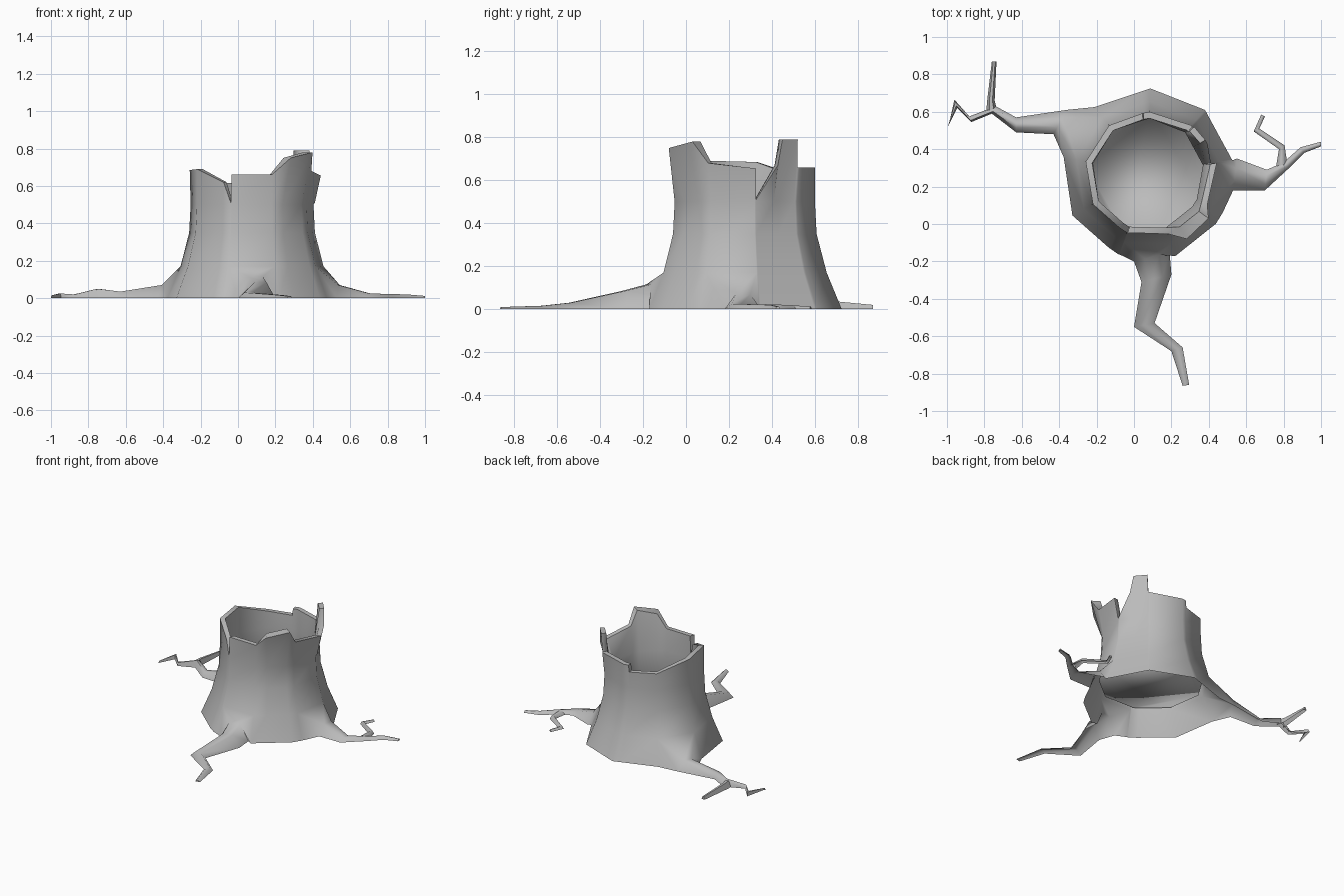
import bpy, bmesh
from math import radians, cos, sin
from mathutils import Vector

old = bpy.data.objects.get("Cube")
if old:
    bpy.data.objects.remove(old, do_unlink=True)

# Single bark colour
bark = bpy.data.materials.new("grey_bark")
bark.use_nodes = True
bark.diffuse_color = (0.5, 0.5, 0.5, 1)
shader = bark.node_tree.nodes["Principled BSDF"]
shader.inputs["Base Color"].default_value = bark.diffuse_color
shader.inputs["Roughness"].default_value = 0.8


def finish(name, bm, soft_faces=()):
    """Smooth shading with sharp edges above 70 degrees, except around soft faces."""
    bm.normal_update()
    soft = {edge for face in soft_faces for edge in face.edges}
    for face in bm.faces:
        face.smooth = True
    for edge in bm.edges:
        edge.smooth = edge in soft or edge.calc_face_angle(0) < radians(70)
    mesh = bpy.data.meshes.new(name)
    bm.to_mesh(mesh)
    bm.free()
    mesh.materials.append(bark)
    bpy.context.collection.objects.link(bpy.data.objects.new(name, mesh))


# Roots are open arches: each section gives one edge, the other edge and the ridge height
def arch(bm, ax, ay, bx, by, h):
    a, b, up = Vector((ax, ay, 0)), Vector((bx, by, 0)), Vector((0, 0, h))
    corners = (a, a.lerp(b, .3) + up, a.lerp(b, .7) + up, b)
    return [bm.verts.new(p) for p in corners]


def grow(bm, near, sections):
    """Extend a root from an arch of four vertices and close its tip."""
    for section in sections:
        far = arch(bm, *section)
        for i in range(3):
            bm.faces.new((far[i], far[i + 1], near[i + 1], near[i]))
        near = far
    bm.faces.new(reversed(near))


front_root = [
    (0, -.2, .19, -.15, .115), (.04, -.31, .2, -.27, .085),
    (0, -.55, .11, -.53, .03), (.2, -.68, .26, -.66, .016),
    (.26, -.865, .295, -.86, .01)]
right_root = [
    (-.36, .61, -.43, .48, .07), (-.63, .57, -.63, .49, .035),
    (-.74, .63, -.76, .59, .05), (-.88, .575, -.87, .545, .02),
    (-.96, .665, -.945, .62, .025), (-.99, .53, -1, .51, .015)]
left_root = [
    (.53, .18, .55, .35, .07), (.7, .18, .71, .29, .025),
    (.83, .3, .8, .33, .022), (.91, .38, .89, .41, .02),
    (1, .415, 1, .44, .012)]
branches = {
    "right_root_branch": [
        (-.73, .6, -.79, .6, .045), (-.745, .66, -.785, .66, .04),
        (-.735, .87, -.76, .87, .02)],
    "left_root_branch": [
        (.82, .32, .76, .31, .022), (.805, .42, .775, .4, .022),
        (.67, .51, .64, .495, .018), (.7, .575, .68, .585, .012)],
}

# Hollow stump: nine-sided wall with a broken rim
CENTRE = Vector((0.075, 0.265, 0))
THICK = 0.035


def wall_point(angle, radius, z):
    """Point on a nine-sided outline, also between its corners."""
    offset = (angle - 8.5) % 40 - 20
    r = radius * cos(radians(20)) / cos(radians(offset))
    a = radians(angle)
    return CENTRE + Vector((r * cos(a), r * sin(a), z))


# Rim columns: angle, top height, top radius
rim = [
    (9.5, .655, .375), (10.3, .51, .345), (27, .67, .38), (31, .79, .38),
    (46, .79, .36), (47, .66, .35), (48.5, .66, .35), (88.5, .66, .335),
    (94.5, .66, .34), (95.3, .61, .34), (128.5, .62, .335),
    (168.5, .685, .34), (208.5, .69, .335), (242, .62, .335),
    (250, .51, .335), (250.6, .66, .335), (288.5, .66, .335),
    (301, .75, .425), (324, .78, .41), (333, .68, .365),
]
profile = [(0, .46), (.17, .39), (.35, .343), (.5, .335)]
# Each root grows out of the lowest wall panel that starts at this angle
roots = {250.6: front_root, 128.5: right_root, 333: left_root}

bm = bmesh.new()
rings = [[bm.verts.new(wall_point(a, r, z)) for a, _, _ in rim] for z, r in profile]
rings.append([bm.verts.new(wall_point(a, r, z)) for a, z, r in rim])
rings.append([bm.verts.new(wall_point(a, min(r, .38) - THICK, z)) for a, z, r in rim])
for z, r in reversed(profile[1:]):
    rings.append([bm.verts.new(wall_point(a, r - THICK, z)) for a, _, _ in rim])
for lower, upper in zip(rings, rings[1:]):
    for i, (angle, _, _) in enumerate(rim):
        j = (i + 1) % len(rim)
        if lower is rings[0] and angle in roots:
            grow(bm, [lower[i], upper[i], upper[j], lower[j]], roots[angle])
        else:
            bm.faces.new((lower[i], lower[j], upper[j], upper[i]))
floor = bm.faces.new(rings[-1])
finish("stump_with_roots", bm, [floor])

# Side branches of the two forked roots
for name, sections in branches.items():
    bm = bmesh.new()
    grow(bm, arch(bm, *sections[0]), sections[1:])
    finish(name, bm)
